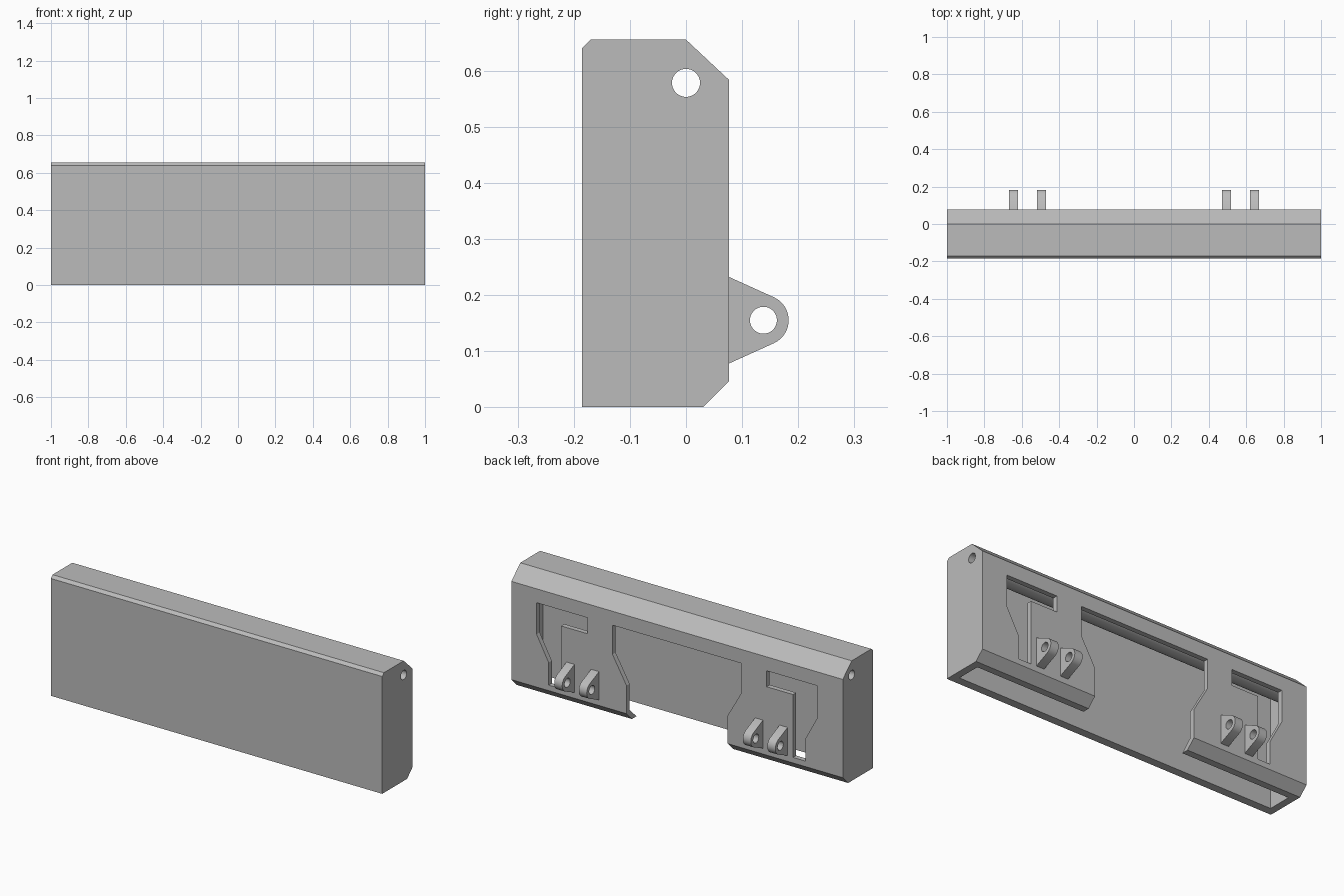
import bpy, bmesh, math
from mathutils import Vector

if "Cube" in bpy.data.objects:
    bpy.data.objects.remove(bpy.data.objects["Cube"], do_unlink=True)

grey = bpy.data.materials.new("plain_grey")
grey.use_nodes = True
colour = (0.5, 0.5, 0.5, 1)
grey.diffuse_color = colour
grey.node_tree.nodes["Principled BSDF"].inputs["Base Color"].default_value = colour


def prism(name, profile, axis, start, end):
    """Extrude a (y, z) profile along x, or an (x, z) profile along y."""
    bm = bmesh.new()
    place = (lambda a, b: (start, a, b)) if axis == "x" else (lambda a, b: (a, start, b))
    face = bm.faces.new([bm.verts.new(place(a, b)) for a, b in profile])
    grown = bmesh.ops.extrude_face_region(bm, geom=[face])
    step = Vector((end - start, 0, 0) if axis == "x" else (0, end - start, 0))
    bmesh.ops.translate(bm, vec=step,
                        verts=[v for v in grown["geom"] if isinstance(v, bmesh.types.BMVert)])
    bmesh.ops.recalc_face_normals(bm, faces=bm.faces)
    mesh = bpy.data.meshes.new(name)
    bm.to_mesh(mesh)
    bm.free()
    mesh.materials.append(grey)
    obj = bpy.data.objects.new(name, mesh)
    bpy.context.collection.objects.link(obj)
    return obj


def arc(cy, cz, radius, first, last, steps):
    angles = [math.radians(first + (last - first) * i / steps) for i in range(steps + 1)]
    return [(cy + radius * math.cos(a), cz + radius * math.sin(a)) for a in angles]


def bore(cy, cz, radius):
    return prism("bore_cutter", arc(cy, cz, radius, 0, 350, 35), "x", -1.1, 1.1)


def cut(obj, cutter):
    mod = obj.modifiers.new("cut", "BOOLEAN")
    mod.operation = "DIFFERENCE"
    mod.solver = "EXACT"
    mod.object = cutter
    bpy.context.view_layer.objects.active = obj
    bpy.ops.object.modifier_apply(modifier=mod.name)
    bpy.data.objects.remove(cutter, do_unlink=True)


def smooth(obj):
    bpy.ops.object.select_all(action="DESELECT")
    obj.select_set(True)
    bpy.context.view_layer.objects.active = obj
    bpy.ops.object.shade_smooth_by_angle(angle=math.radians(25))


# Housing with chamfered edges
FRONT, BACK, TOP = -0.185, 0.077, 0.655
housing = prism("housing", [(FRONT, 0), (FRONT, 0.64), (-0.17, TOP), (0, TOP),
                            (BACK, 0.583), (BACK, 0.047), (0.03, 0)], "x", -1, 1)

# Hollow inside, open below, leaving a rounded boss around the pivot bore
PIVOT = (0, 0.578)
cavity = [(-0.14, -0.1), (-0.14, 0.6)] + arc(*PIVOT, 0.07, 162, 315, 16)
cavity += [(0.05, 0.058), (-0.008, 0), (-0.008, -0.1)]
cut(housing, prism("cavity_cutter", cavity, "x", -0.96, 0.96))
cut(housing, bore(*PIVOT, 0.025))

# Wide central opening in the back wall
half = [(0.39, 0.507), (0.39, 0.348), (0.305, 0.2), (0.305, -0.1)]
opening = half + [(-x, z) for x, z in reversed(half)]
cut(housing, prism("opening_cutter", opening, "y", -0.1, 0.2))

# Hooked slots either side
slot = [(0.54, 0.507), (0.848, 0.507), (0.848, 0.335), (0.775, 0.2),
        (0.775, 0.077), (0.7, 0.077), (0.7, 0.42), (0.54, 0.42)]
for side in (1, -1):
    cut(housing, prism("slot_cutter", [(side * x, z) for x, z in slot], "y", -0.1, 0.2))
smooth(housing)

# Paired bored lugs on the back
EYE = (0.138, 0.155)
lug_profile = [(BACK - 0.01, 0.078), (BACK, 0.078)] + arc(*EYE, 0.045, -66, 66, 16)
lug_profile += [(BACK, 0.232), (BACK - 0.01, 0.232)]
for side, label in ((1, "left"), (-1, "right")):
    for place, x in (("inner", 0.495), ("outer", 0.643)):
        lug = prism(f"{label}_{place}_lug", lug_profile, "x", side * x - 0.024, side * x + 0.024)
        cut(lug, bore(*EYE, 0.024))
        smooth(lug)
